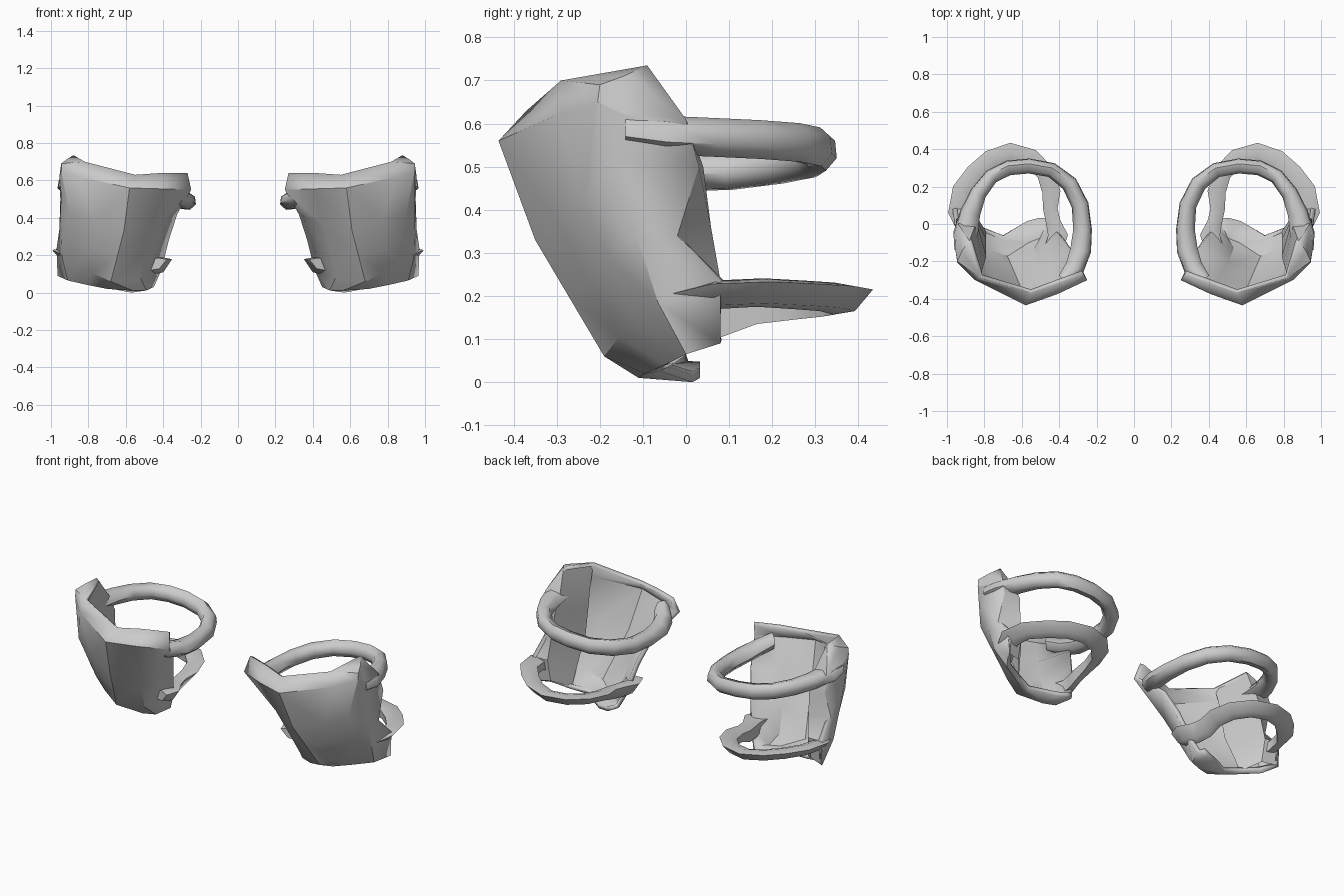
import bpy, bmesh, math
from mathutils import Vector

grey = bpy.data.materials.new("plain_grey")
grey.diffuse_color = (0.6, 0.6, 0.6, 1)


def make(name, verts, faces, thick=0.0, angle=30, fix=False):
    """Mesh object mirrored to the other side, optionally thickened inwards."""
    me = bpy.data.meshes.new(name)
    me.from_pydata(verts, [], faces)
    if fix:
        bm = bmesh.new()
        bm.from_mesh(me)
        bmesh.ops.recalc_face_normals(bm, faces=bm.faces)
        bm.to_mesh(me)
        bm.free()
    me.materials.append(grey)
    ob = bpy.data.objects.new(name, me)
    bpy.context.collection.objects.link(ob)
    bpy.ops.object.select_all(action='DESELECT')
    ob.select_set(True)
    bpy.context.view_layer.objects.active = ob
    bpy.ops.object.shade_smooth_by_angle(angle=math.radians(angle))
    if thick:
        s = ob.modifiers.new("thickness", 'SOLIDIFY')
        s.thickness = thick
        s.offset = -1
    m = ob.modifiers.new("mirror", 'MIRROR')
    m.use_mirror_merge = False
    return ob


def grid(rows, flip=False):
    """Vertices and quads of a grid given row by row."""
    w = len(rows[0])
    quads = [(r * w + c, (r + 1) * w + c, (r + 1) * w + c + 1, r * w + c + 1)
             for r in range(len(rows) - 1) for c in range(w - 1)]
    if flip:
        quads = [q[::-1] for q in quads]
    return [v for row in rows for v in row], quads


def strap(name, path, section):
    """Sweep a (radial, height) section along (x, y, z, width, height) points."""
    pts = [Vector(p[:3]) for p in path]
    n, k = len(pts), len(section)
    verts = []
    for i, p in enumerate(pts):
        t = pts[min(i + 1, n - 1)] - pts[max(i - 1, 0)]
        out = Vector((t.y, -t.x, 0)).normalized()
        tall = path[i][4] if len(path[i]) > 4 else 1
        verts += [p + out * r * path[i][3] + Vector((0, 0, h * tall)) for r, h in section]
    faces = [(i * k + j, i * k + (j + 1) % k,
              (i + 1) * k + (j + 1) % k, (i + 1) * k + j)
             for i in range(n - 1) for j in range(k)]
    faces += [tuple(range(k)), tuple(range((n - 1) * k, n * k))]
    return make(name, verts, faces, angle=55, fix=True)


# Guard shell: rows from the top rim down, each from inner edge to outer back edge
rows = [
    [(.27, -.27, .64), (.41, -.32, .64), (.55, -.37, .63), (.82, -.29, .70),
     (.945, -.20, .69), (.92, -.145, .71), (.88, -.09, .735)],
    [(.25, -.30, .55), (.41, -.375, .555), (.58, -.435, .56), (.85, -.30, .62),
     (.945, -.205, .65), (.955, -.14, .62), (.94, 0, .61)],
    [(.325, -.15, .42), (.45, -.285, .365), (.61, -.35, .33), (.77, -.30, .38),
     (.90, -.235, .42), (.945, -.17, .515), (.95, .03, .50)],
    [(.37, -.085, .28), (.49, -.22, .22), (.645, -.27, .195), (.78, -.225, .24),
     (.88, -.178, .285), (.945, -.115, .34), (.955, -.02, .34)],
    [(.41, -.035, .12), (.52, -.15, .075), (.68, -.19, .06), (.78, -.155, .105),
     (.86, -.12, .15), (.94, -.065, .185), (.97, .08, .235)],
    [(.45, 0, .03), (.49, -.085, .012), (.56, -.11, .01), (.70, -.095, .02),
     (.80, -.05, .04), (.91, 0, .065), (.965, .08, .09)],
    [(.47, .033, .025), (.50, .033, .01), (.57, .015, 0), (.70, -.06, .025),
     (.79, -.025, .045), (.89, .015, .075), (.955, .083, .10)],
]
verts, faces = grid(rows)
faces.append((3, 4, 5, 6))          # flat top of the outer corner
make("guard_shell", verts, faces, thick=0.025)

# Lining that makes the outer side wall thick, closed along its back edge
make("outer_wall_lining", *grid([
    [(.82, -.29, .70), (.88, -.09, .735), (.88, -.09, .735)],
    [(.81, -.24, .56), (.85, -.01, .60), (.94, 0, .61)],
    [(.80, -.21, .46), (.85, .04, .50), (.95, .03, .50)],
    [(.79, -.17, .32), (.86, .058, .36), (.955, -.02, .34)],
    [(.79, -.08, .14), (.87, .08, .235), (.97, .08, .235)],
    [(.79, -.04, .05), (.87, .05, .10), (.955, .08, .095)]], flip=True), angle=45)

# Upper strap: rounded loop round the back, lower at the inner side
strap("upper_strap",
      [(.90, -.14, .585, 1.5), (.90, -.05, .572, 1.65), (.875, .06, .567, 1.35),
       (.832, .165, .562, 1.1), (.762, .255, .555, 1), (.67, .30, .545, 1),
       (.56, .31, .535, 1), (.44, .288, .52, 1), (.345, .215, .505, 1.1),
       (.288, .10, .49, 1.15), (.275, -.03, .487, 1.25), (.285, -.14, .492, 1.4),
       (.315, -.23, .51, 1.3), (.37, -.30, .54, 1)],
      [(-.04, -.005), (-.025, .036), (.012, .046), (.036, .025), (.04, -.015),
       (.015, -.044), (-.02, -.04)])

# Lower strap: wedge-section loop, sharp outer rim
strap("lower_strap",
      [(.875, -.06, .165, 1), (.94, .07, .20, 1.05), (.92, .18, .205, 1), (.85, .27, .20, 1),
       (.765, .345, .195, 1), (.66, .382, .187, 1), (.55, .35, .182, 1),
       (.475, .27, .175, 1), (.445, .17, .165, 1), (.45, .08, .145, .8, 1.4),
       (.435, .01, .137, .8, 1.5), (.41, -.06, .14, 1.1, 1.4), (.43, -.12, .15, 1)],
      [(-.045, .02), (0, .036), (.052, .028), (.01, -.022), (-.04, -.03)])
